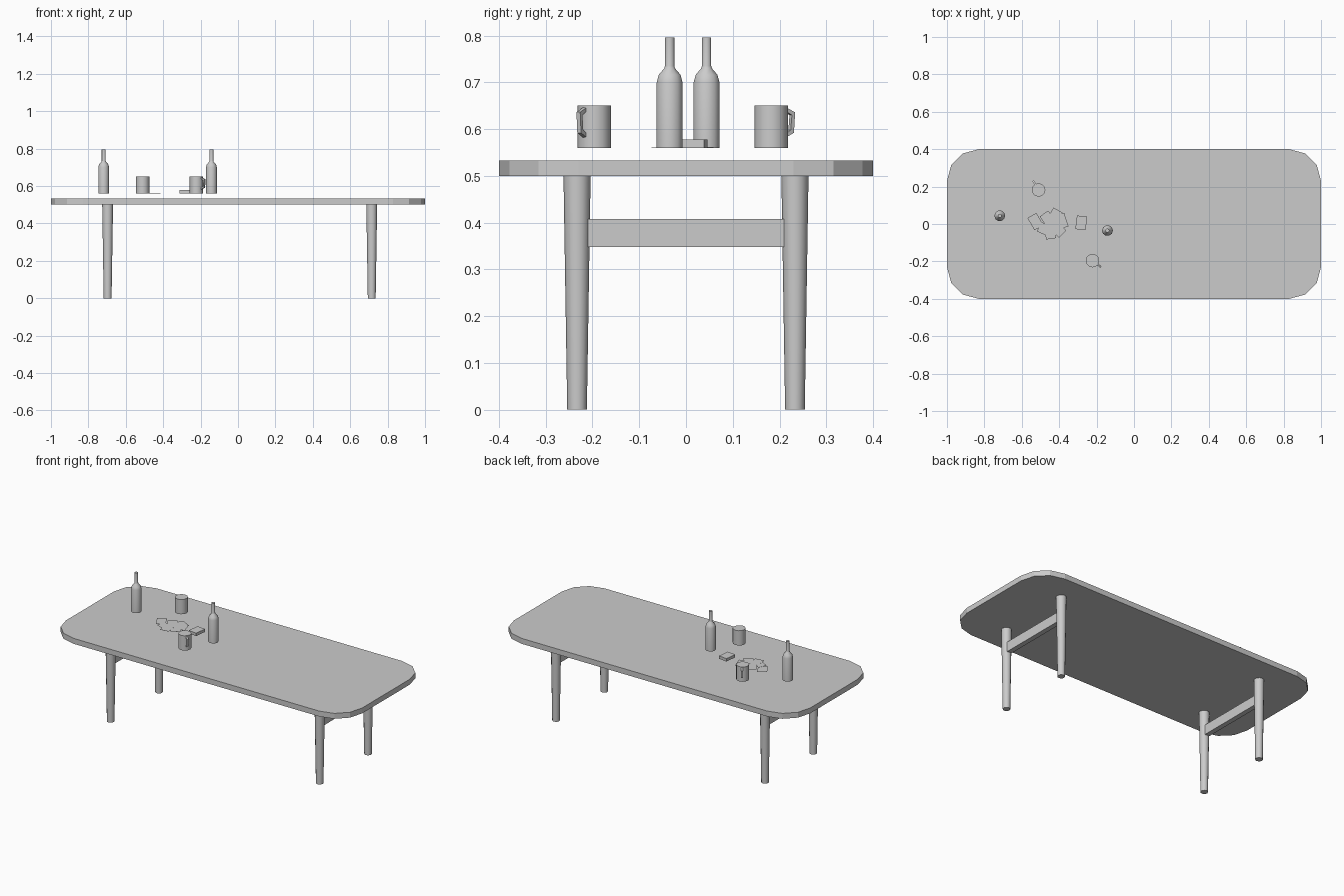
import bpy, bmesh, math
from mathutils import Matrix, Vector

if "Cube" in bpy.data.objects:
    bpy.data.objects.remove(bpy.data.objects["Cube"])


def finish(name, bm, smooth=False):
    bmesh.ops.recalc_face_normals(bm, faces=bm.faces[:])
    mesh = bpy.data.meshes.new(name)
    bm.to_mesh(mesh)
    bm.free()
    ob = bpy.data.objects.new(name, mesh)
    bpy.context.collection.objects.link(ob)
    if smooth:
        bpy.ops.object.select_all(action='DESELECT')
        ob.select_set(True)
        bpy.context.view_layer.objects.active = ob
        bpy.ops.object.shade_smooth_by_angle(angle=math.radians(50))
    return ob


def loft(bm, loops):
    """Bridge equal-length point loops and cap both ends."""
    rings = [[bm.verts.new(p) for p in loop] for loop in loops]
    n = len(rings[0])
    for a, b in zip(rings, rings[1:]):
        for i in range(n):
            j = (i + 1) % n
            bm.faces.new((a[i], a[j], b[j], b[i]))
    bm.faces.new(rings[0])
    bm.faces.new(rings[-1])


def lathe(bm, profile, x, y, sides):
    angles = [2 * math.pi * i / sides for i in range(sides)]
    loft(bm, [[(x + r * math.cos(a), y + r * math.sin(a), z) for a in angles]
              for r, z in profile])


def box(name, centre, size, turn=0):
    bm = bmesh.new()
    m = (Matrix.Translation(centre) @ Matrix.Rotation(math.radians(turn), 4, 'Z')
         @ Matrix.Diagonal((*size, 1)))
    bmesh.ops.create_cube(bm, size=1, matrix=m)
    return finish(name, bm)


# Table top: rounded rectangle, three facets per corner
outline = []
for q, (sx, sy) in enumerate([(1, 1), (-1, 1), (-1, -1), (1, -1)]):
    for k in range(4):
        a = math.radians(90 * q + 30 * k)
        outline.append((sx * 0.83 + 0.17 * math.cos(a), sy * 0.23 + 0.17 * math.sin(a)))
bm = bmesh.new()
loft(bm, [[(x, y, z) for x, y in outline] for z in (0.5, 0.533)])
finish("table_top", bm)

# Tapered legs and a cross rail at each end
for end, x in (("left", -0.697), ("right", 0.715)):
    for side, y in (("front", -0.233), ("back", 0.233)):
        bm = bmesh.new()
        lathe(bm, [(0.021, 0), (0.029, 0.5)], x, y, 12)
        finish(f"{side}_{end}_leg", bm, True)
    box(f"{end}_cross_rail", (x, 0, 0.378), (0.03, 0.42, 0.06))

# Bottles
bottle = [(0.029, 0.56), (0.029, 0.70), (0.0245, 0.716), (0.012, 0.73), (0.0105, 0.735), (0.0105, 0.796)]
for i, (x, y) in enumerate([(-0.718, 0.044), (-0.142, -0.035)]):
    bm = bmesh.new()
    lathe(bm, bottle, x, y, 10)
    finish(f"bottle_{i + 1}", bm, True)

# Mugs with angular handles
handle = [(0.032, 0.643), (0.053, 0.633), (0.050, 0.595), (0.032, 0.585)]
for i, (x, y, turn) in enumerate([(-0.51, 0.182, 121), (-0.222, -0.196, -37)]):
    bm = bmesh.new()
    lathe(bm, [(0.036, 0.56), (0.036, 0.65)], x, y, 12)
    finish(f"mug_{i + 1}", bm, True)
    out = Vector((math.cos(math.radians(turn)), math.sin(math.radians(turn)), 0))
    across = Vector((-out.y, out.x, 0)) * 0.005
    loops = []
    for k, (r, z) in enumerate(handle):
        n = Vector((0, 0, (0.004, 0.003, -0.003, -0.004)[k]))
        if k in (1, 2):
            n += out * 0.004
        p = Vector((x, y, z)) + out * r
        loops.append([p + across + n, p - across + n, p - across - n, p + across - n])
    bm = bmesh.new()
    loft(bm, loops)
    finish(f"mug_handle_{i + 1}", bm)

# Card deck and loose cards
box("card_deck", (-0.282, 0.006, 0.5688), (0.055, 0.073, 0.0176), -7)
cards = [(-0.527, 0.013, 30), (-0.425, 0.042, -30), (-0.388, 0.015, 18),
         (-0.408, -0.028, 45), (-0.473, -0.03, 65), (-0.448, -0.042, 8),
         (-0.46, 0.025, 35)]
for i, (x, y, turn) in enumerate(cards):
    box(f"loose_card_{i + 1}", (x, y, 0.5605 + i * 0.0002), (0.055, 0.075, 0.0006), turn)
